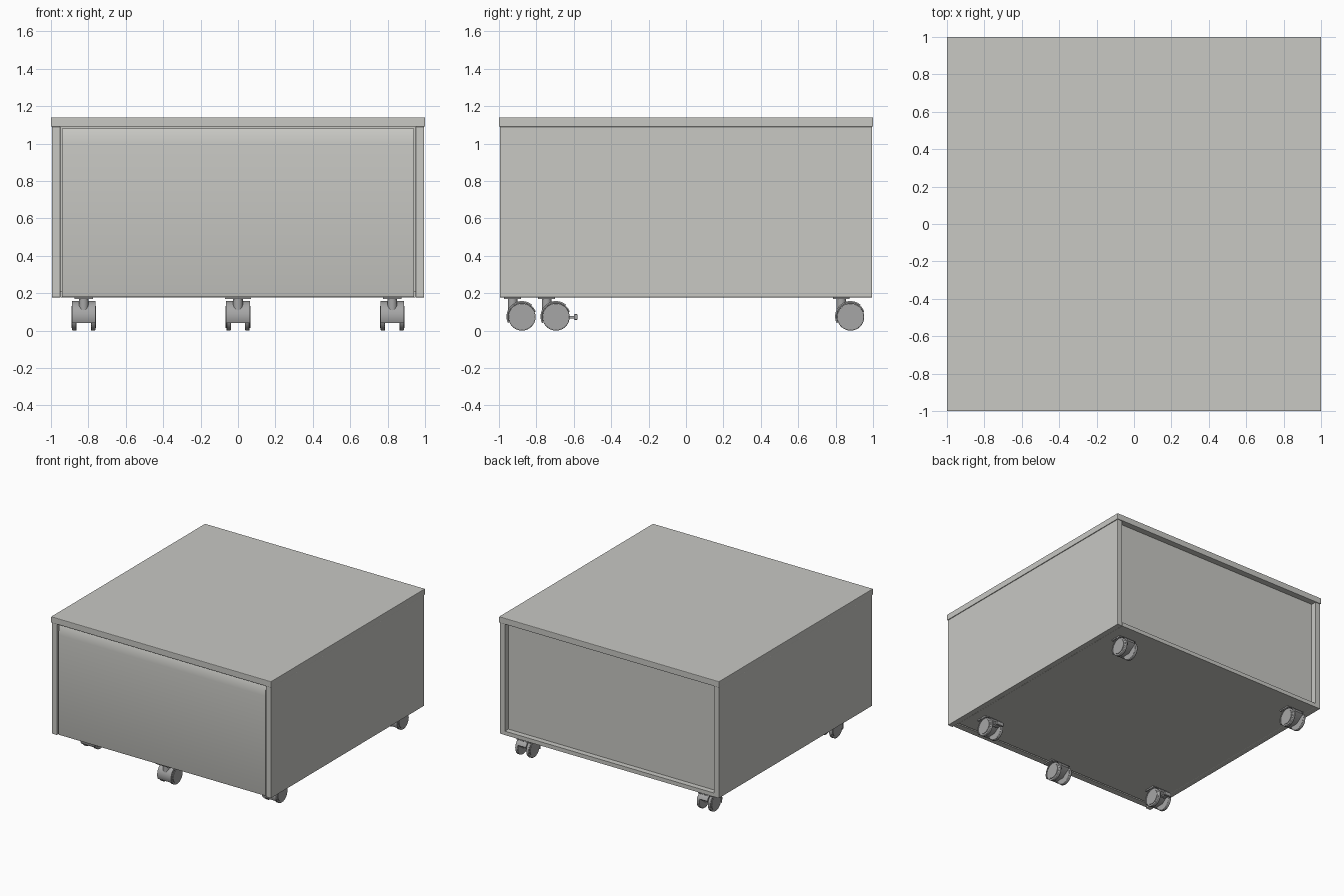
import bpy, bmesh, math

if "Cube" in bpy.data.objects:
    bpy.data.objects.remove(bpy.data.objects["Cube"])


def material(name, rgb):
    m = bpy.data.materials.new(name)
    m.diffuse_color = (*rgb, 1)
    m.use_nodes = True
    m.node_tree.nodes["Principled BSDF"].inputs["Base Color"].default_value = m.diffuse_color
    return m


PANEL = material("light warm grey", (0.58, 0.58, 0.55))
CASTER = material("mid grey", (0.38, 0.38, 0.38))


def finish(name, bm, mat, bevel=0.0, smooth=False):
    bmesh.ops.recalc_face_normals(bm, faces=bm.faces)
    me = bpy.data.meshes.new(name)
    bm.to_mesh(me)
    bm.free()
    ob = bpy.data.objects.new(name, me)
    bpy.context.collection.objects.link(ob)
    me.materials.append(mat)
    if bevel:
        mod = ob.modifiers.new("bevel", 'BEVEL')
        mod.width, mod.segments = bevel, 2
    if smooth:
        bpy.ops.object.select_all(action='DESELECT')
        ob.select_set(True)
        bpy.context.view_layer.objects.active = ob
        bpy.ops.object.shade_smooth_by_angle(angle=math.radians(35))
    return ob


def box(name, x, y, z, mat=PANEL, bevel=0.0):
    bm = bmesh.new()
    bmesh.ops.create_cube(bm, size=1)
    for v in bm.verts:
        for i, (lo, hi) in enumerate((x, y, z)):
            v.co[i] = lo if v.co[i] < 0 else hi
    return finish(name, bm, mat, bevel)


def extrude_x(name, outline, x0, x1, mat=CASTER, bevel=0.0):
    """Extrude a (y, z) outline along x."""
    bm = bmesh.new()
    face = bm.faces.new([bm.verts.new((x0, y, z)) for y, z in outline])
    ext = bmesh.ops.extrude_face_region(bm, geom=[face])
    for v in ext["geom"]:
        if isinstance(v, bmesh.types.BMVert):
            v.co.x = x1
    return finish(name, bm, mat, bevel, True)


def arc(cy, cz, r, a0, a1, n):
    return [(cy + r * math.cos(math.radians(a0 + (a1 - a0) * i / n)),
             cz + r * math.sin(math.radians(a0 + (a1 - a0) * i / n))) for i in range(n + 1)]


def disc(cy, cz, r, n=32):
    return arc(cy, cz, r, 0, 360 - 360 / n, n - 1)


# cabinet shell
box("top_panel", (-1, 1), (-1, 1), (1.09, 1.14), bevel=0.004)
for s, side in ((-1, "left"), (1, "right")):
    box(side + "_side", sorted((s * 0.995, s * 0.95)), (-0.995, 0.995), (0.178, 1.09), bevel=0.002)
box("bottom_panel", (-0.95, 0.95), (-0.92, 0.995), (0.178, 0.21))
box("back_panel", (-0.95, 0.95), (0.93, 0.95), (0.21, 1.09))

# drawer front, with a shallow slope along its top edge
extrude_x("drawer_front", [(-0.935, 0.18), (-0.985, 0.18), (-0.988, 0.19), (-0.988, 1.0),
                           (-0.980, 1.07), (-0.974, 1.08), (-0.935, 1.08)],
          -0.94, 0.94, PANEL)


# twin-wheel casters
def caster(name, x, y, plate=0.05, brake=False):
    cz, r = 0.075, 0.073
    for s, side in ((-1, "left"), (1, "right")):
        extrude_x(f"{name}_{side}_wheel", disc(y, cz, r), x + s * 0.038, x + s * 0.062, bevel=0.004)
        extrude_x(f"{name}_{side}_hub", disc(y, cz, r * 0.8), x + s * 0.06, x + s * 0.066)
    # fork body between the wheels and thin hood over them
    extrude_x(name + "_body", arc(y, cz, 0.078, 20, 200, 18) + [(y, cz - 0.025)],
              x - 0.036, x + 0.036)
    extrude_x(name + "_hood", arc(y, cz, 0.083, 50, 205, 16) + arc(y, cz, 0.075, 205, 50, 16),
              x - 0.063, x + 0.063)
    # swivel stem and mounting plate
    bm = bmesh.new()
    bmesh.ops.create_cone(bm, cap_ends=True, segments=20, radius1=0.026, radius2=0.026, depth=0.07)
    bmesh.ops.translate(bm, verts=bm.verts, vec=(x, y - 0.05, 0.14))
    finish(name + "_stem", bm, CASTER, 0, True)
    box(name + "_plate", (x - plate, x + plate), (y - 0.095, y - 0.005), (0.168, 0.178), CASTER)
    if brake:
        box(name + "_brake_arm", (x - 0.02, x + 0.02), (y + 0.05, y + 0.11), (0.065, 0.078), CASTER, 0.003)
        box(name + "_brake_tab", (x - 0.03, x + 0.03), (y + 0.095, y + 0.115), (0.058, 0.088), CASTER, 0.004)


caster("middle_caster", 0, -0.877, 0.07)
for sx, side in ((-1, "left"), (1, "right")):
    caster(f"front_{side}_caster", sx * 0.825, -0.695, brake=True)
    caster(f"rear_{side}_caster", sx * 0.825, 0.88)

# settle the wheels exactly on the ground
for ob in bpy.data.objects:
    if "caster" in ob.name and ("wheel" in ob.name or "hub" in ob.name):
        ob.location.z = -0.002
